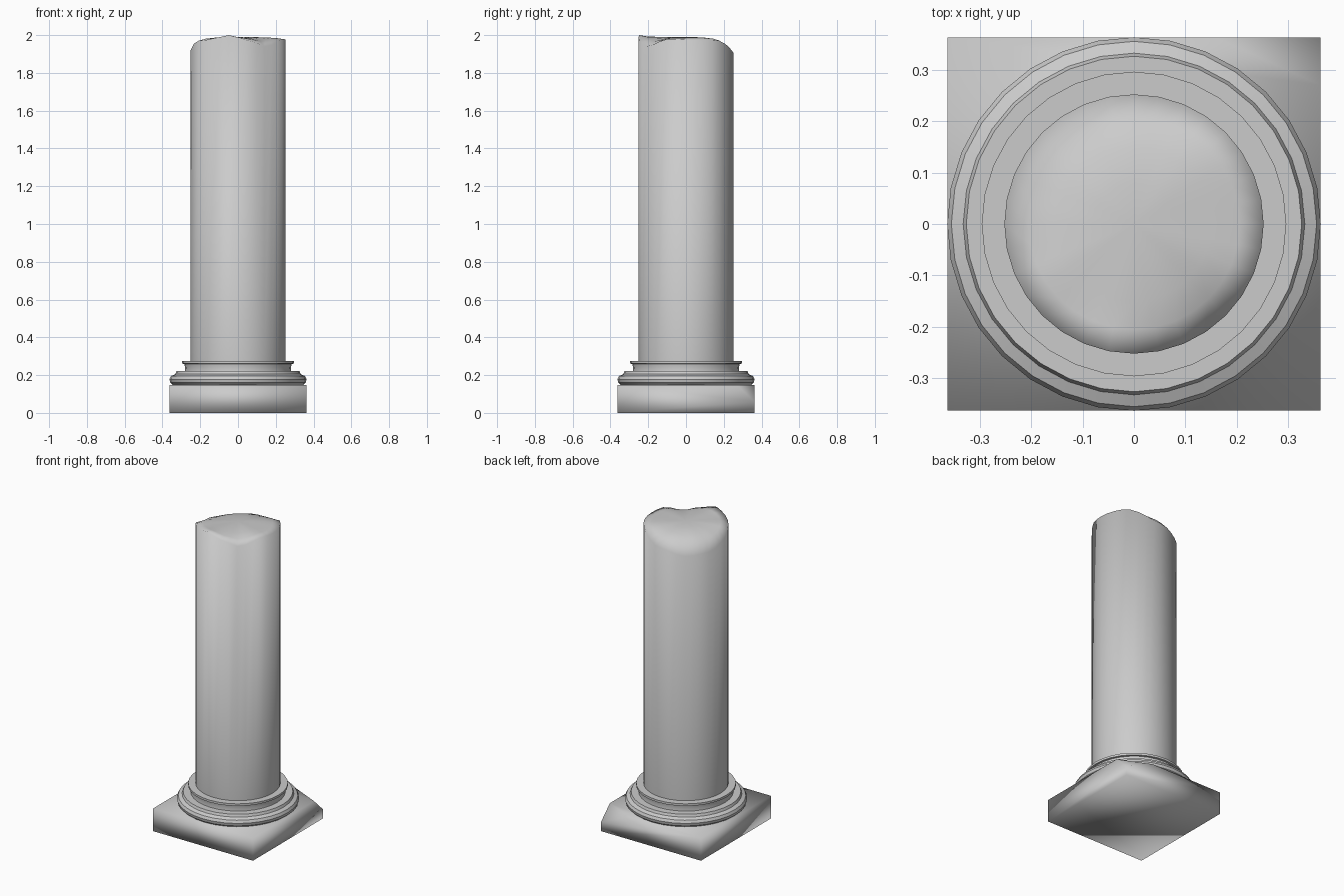
import bpy
import bmesh
from math import sin, cos, pi, radians
from mathutils import Vector

cube = bpy.data.objects.get("Cube")
if cube:
    bpy.data.objects.remove(cube, do_unlink=True)

# Single stone colour
stone = bpy.data.materials.new("pale_grey_stone")
stone.use_nodes = True
colour = (0.6, 0.6, 0.6, 1)
stone.diffuse_color = colour
stone.node_tree.nodes["Principled BSDF"].inputs["Base Color"].default_value = colour

SIDES = 32
HALF = 0.362
PLINTH_TOP = 0.148


def finish(bm, name, sharp_angle=180):
    """Turn a bmesh into a smooth shaded stone object."""
    bmesh.ops.recalc_face_normals(bm, faces=bm.faces[:])
    mesh = bpy.data.meshes.new(name)
    bm.to_mesh(mesh)
    bm.free()
    mesh.materials.append(stone)
    obj = bpy.data.objects.new(name, mesh)
    bpy.context.collection.objects.link(obj)
    bpy.ops.object.select_all(action="DESELECT")
    obj.select_set(True)
    bpy.context.view_layer.objects.active = obj
    if sharp_angle < 180:
        bpy.ops.object.shade_smooth_by_angle(angle=radians(sharp_angle))
    else:
        bpy.ops.object.shade_smooth()
    return obj


def add_ring(bm, radius, height):
    """Add a ring of vertices; height is a function of the angle."""
    angles = [2 * pi * i / SIDES for i in range(SIDES)]
    return [bm.verts.new((radius * cos(a), radius * sin(a), height(a))) for a in angles]


def bridge(bm, low, high):
    for i in range(SIDES):
        j = (i + 1) % SIDES
        bm.faces.new((low[i], low[j], high[j], high[i]))


# Square plinth with one broken upper corner
bm = bmesh.new()
bmesh.ops.create_cube(bm, size=1)
for v in bm.verts:
    v.co = Vector((v.co.x * 2 * HALF, v.co.y * 2 * HALF, (v.co.z + 0.5) * PLINTH_TOP))
a = Vector((0.16, HALF, PLINTH_TOP))
b = Vector((HALF, 0.27, PLINTH_TOP))
c = Vector((HALF, HALF, 0.06))
normal = (b - a).cross(c - a)
if normal.z < 0:
    normal.negate()
cut = bmesh.ops.bisect_plane(bm, geom=bm.verts[:] + bm.edges[:] + bm.faces[:],
                             plane_co=a, plane_no=normal, clear_outer=True)
rim_edges = [e for e in cut["geom_cut"] if isinstance(e, bmesh.types.BMEdge)]
bmesh.ops.contextual_create(bm, geom=rim_edges)
finish(bm, "plinth")

# Turned base: torus, neck and upper fillet
profile = [(0.345, 0.148), (0.359, 0.16), (0.363, 0.178), (0.355, 0.195),
           (0.332, 0.205), (0.326, 0.221), (0.282, 0.221), (0.28, 0.24),
           (0.284, 0.259), (0.296, 0.261), (0.296, 0.275)]
bm = bmesh.new()
rings = [add_ring(bm, r, lambda a, z=z: z) for r, z in profile]
for low, high in zip(rings, rings[1:]):
    bridge(bm, low, high)
bm.faces.new(rings[0])
bm.faces.new(rings[-1])
finish(bm, "base_moulding", 35)

# Height of the broken rim around the shaft, by angle in degrees
rim_keys = [(0, 1.975), (35, 1.975), (90, 1.905), (125, 1.875), (160, 1.885),
            (180, 1.915), (215, 1.97), (262, 1.995), (285, 1.97), (305, 1.94),
            (340, 1.98), (360, 1.975)]


def rim_height(angle):
    d = angle * 180 / pi
    for (d0, z0), (d1, z1) in zip(rim_keys, rim_keys[1:]):
        if d <= d1:
            t = (1 - cos(pi * (d - d0) / (d1 - d0))) / 2
            return z0 + (z1 - z0) * t
    return rim_keys[-1][1]


# Round shaft with a broken, softly domed top
CROWN = 1.99
bm = bmesh.new()
rings = [add_ring(bm, 0.252, lambda a: 0.27), add_ring(bm, 0.252, rim_height)]
for radius, blend in ((0.205, 0.55), (0.15, 0.8), (0.08, 0.95)):
    rings.append(add_ring(
        bm, radius, lambda a, k=blend: rim_height(a) + (CROWN - rim_height(a)) * k))
for low, high in zip(rings, rings[1:]):
    bridge(bm, low, high)
centre = bm.verts.new((0, 0, CROWN - 0.002))
top = rings[-1]
for i in range(SIDES):
    bm.faces.new((top[i], top[(i + 1) % SIDES], centre))
# Raise the highest point to the full height
peak = max(bm.verts, key=lambda v: v.co.z)
peak.co.z = 2.0
finish(bm, "broken_shaft")
